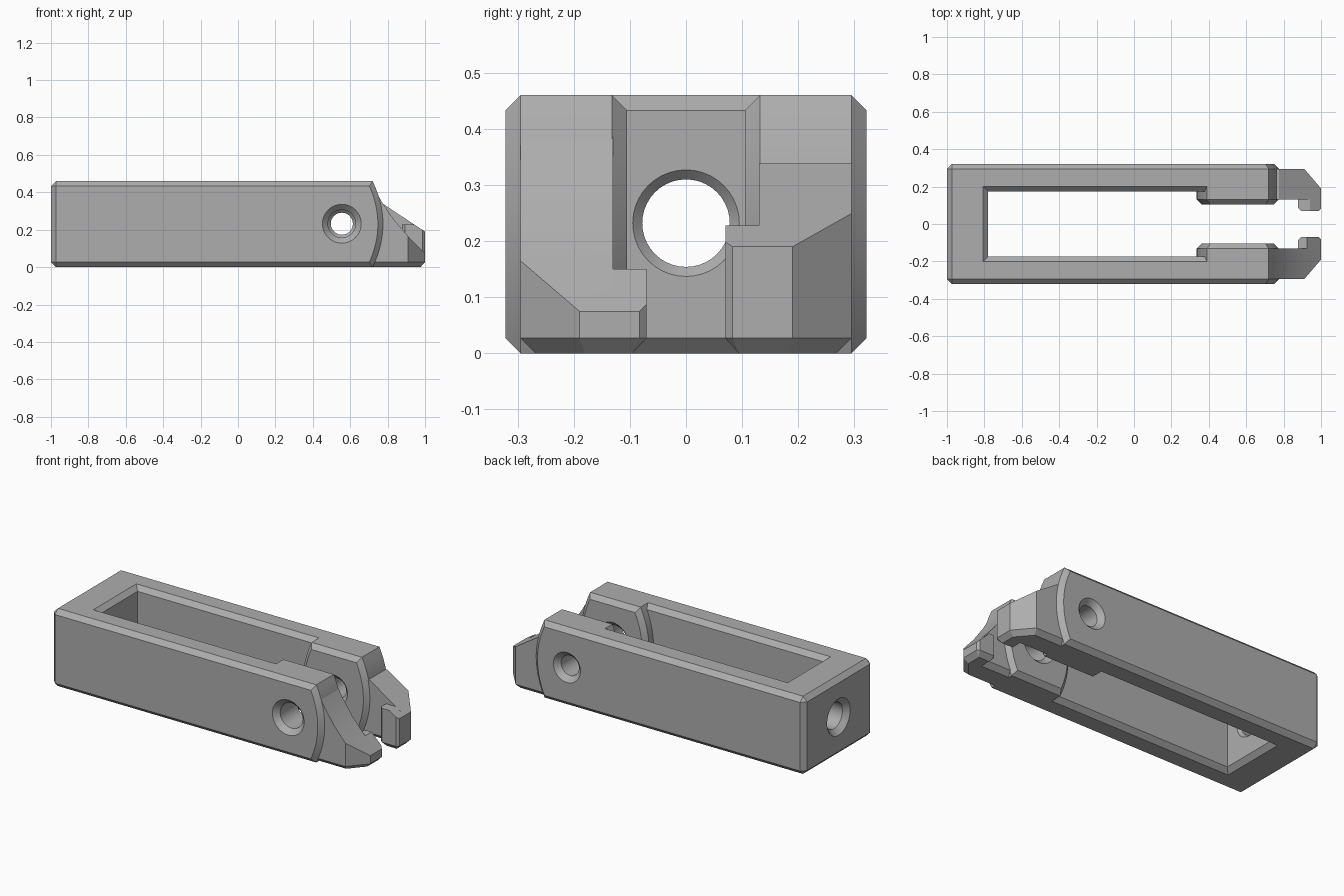
import bpy, bmesh, math

if "Cube" in bpy.data.objects:
    bpy.data.objects.remove(bpy.data.objects["Cube"], do_unlink=True)

H, W, CH = 0.46, 0.322, 0.027     # height, half width, chamfer
PIN_X, MID = 0.555, 0.232         # pin centre

steel = bpy.data.materials.new("satin grey")
steel.use_nodes = True
GREY = (0.42, 0.42, 0.42, 1)
steel.diffuse_color = GREY
steel.node_tree.nodes["Principled BSDF"].inputs["Base Color"].default_value = GREY


def loft(name, rings, chamfer=None):
    """Closed solid through matching loops; chamfer(edge) picks edges to cut."""
    bm = bmesh.new()
    loops = [[bm.verts.new(p) for p in ring] for ring in rings]
    n = len(loops[0])
    for a, b in zip(loops, loops[1:]):
        for i in range(n):
            j = (i + 1) % n
            bm.faces.new((a[i], a[j], b[j], b[i]))
    bm.faces.new(loops[0])
    bm.faces.new(loops[-1])
    bmesh.ops.recalc_face_normals(bm, faces=bm.faces)
    if chamfer:
        picked = [e for e in bm.edges if chamfer(e)]
        bmesh.ops.bevel(bm, geom=picked, offset=CH, segments=1,
                        affect='EDGES', profile=0.5)
    bmesh.ops.recalc_face_normals(bm, faces=bm.faces)
    mesh = bpy.data.meshes.new(name)
    bm.to_mesh(mesh)
    bm.free()
    mesh.materials.append(steel)
    ob = bpy.data.objects.new(name, mesh)
    bpy.context.collection.objects.link(ob)
    return ob


def side_prism(name, outline, y0, y1, chamfer=None):
    return loft(name, [[(x, y, z) for x, z in outline] for y in (y0, y1)], chamfer)


def combine(ob, tool, operation):
    """Apply a boolean and discard the tool."""
    mod = ob.modifiers.new("boolean", 'BOOLEAN')
    mod.operation, mod.object, mod.solver = operation, tool, 'EXACT'
    bpy.context.view_layer.update()
    deps = bpy.context.evaluated_depsgraph_get()
    mesh = bpy.data.meshes.new_from_object(ob.evaluated_get(deps))
    ob.modifiers.clear()
    ob.data = mesh
    bpy.data.objects.remove(tool, do_unlink=True)


def outer_edges(e):
    """Sharp edges, except the cross edges where the curved ends begin."""
    a, b = (v.co for v in e.verts)
    across = abs(a.y - b.y) > 0.05
    return e.calc_face_angle(0) > 0.5 and not (across and a.x > 0)


# Bulging end outline, bottom to top
STEPS = 14
arc = []
for i in range(STEPS + 1):
    t = 2 * i / STEPS - 1
    arc.append((0.72 + 0.055 * (1 - t * t), H * i / STEPS))

# Main fork body
body = side_prism("fork_body", [(-1, 0)] + arc + [(-1, H)], -W, W, outer_edges)

# Slot with flared top and bottom rims
rings = []
for z, g in ((-0.02, CH + 0.02), (CH, 0), (H - CH, 0), (H + 0.02, CH + 0.02)):
    x0, y = -0.78 - g, 0.174 + g
    rings.append([(x0, -y, z), (1.2, -y, z), (1.2, y, z), (x0, y, z)])
combine(body, loft("slot_cutter", rings), 'DIFFERENCE')

# Thicker bosses around the pin
boss_outline = arc + [(2 * PIN_X - x, z) for x, z in reversed(arc)]
for s in (-1, 1):
    boss = side_prism("boss", boss_outline, s * 0.105, s * 0.26, outer_edges)
    combine(body, boss, 'UNION')


def bore(profile, place):
    """Cut a round countersunk hole; profile is (depth, radius) pairs."""
    angles = [2 * math.pi * i / 40 for i in range(40)]
    rings = [[place(d, r * math.cos(a), r * math.sin(a)) for a in angles]
             for d, r in profile]
    combine(body, loft("bore_cutter", rings), 'DIFFERENCE')


# Pin holes through both arms, the far one narrower
for s, r in ((-1, 0.074), (1, 0.059)):
    bore([(0.085, r + 0.05), (0.135, r), (W - 0.03, r), (W + 0.02, r + 0.05)],
         lambda d, u, v: (PIN_X + u, s * d, MID + v))

# Hole through the closed end
bore([(-1.02, 0.128), (-0.97, 0.078), (-0.797, 0.078), (-0.76, 0.115)],
     lambda d, u, v: (d, u, MID + v))


def jaw_piece(name, plan, profile, s):
    """Plan shape with a chamfered underside, trimmed to a side profile."""
    piece = loft(name, [[(x, s * y, z) for x, y in plan] for z in (0, 0.5)],
                 lambda e: all(v.co.z == 0 for v in e.verts))
    combine(piece, side_prism("profile", profile, -0.5, 0.5), 'INTERSECT')
    return piece


ARM_PLAN = [(0.68, 0.13), (1, 0.13), (1, 0.19), (0.91, 0.295), (0.68, 0.295)]
HOOK_PLAN = [(0.878, 0.19), (0.878, 0.085), (0.893, 0.07),
             (0.987, 0.07), (1, 0.083), (1, 0.19)]

# Jaw top lines differ: left is a straight ramp, right is steeper and hollow
JAWS = {
    "left_jaw": (1, [(1, 0.19), (0.775, 0.338), (0.68, 0.338)],
                 [(1, 0.19), (0.942, 0.228), (0.85, 0.228)]),
    "right_jaw": (-1, [(1, 0.075), (0.91, 0.165), (0.84, 0.245),
                       (0.775, 0.338), (0.74, 0.4), (0.68, 0.4)],
                  [(1, 0.075), (0.925, 0.15), (0.85, 0.15)]),
}
parts = [body]
for name, (s, arm_top, hook_top) in JAWS.items():
    jaw = jaw_piece(name, ARM_PLAN, [(0.66, -0.1), (1, -0.1)] + arm_top + [(0.66, arm_top[-1][1])], s)
    hook = jaw_piece("hook", HOOK_PLAN, [(0.85, -0.1), (1, -0.1)] + hook_top, s)
    combine(jaw, hook, 'UNION')
    parts.append(jaw)

# Smooth the bores and curved ends, keep chamfers crisp
for ob in bpy.context.view_layer.objects:
    ob.select_set(ob in parts)
bpy.context.view_layer.objects.active = body
bpy.ops.object.shade_smooth_by_angle(angle=math.radians(25))
